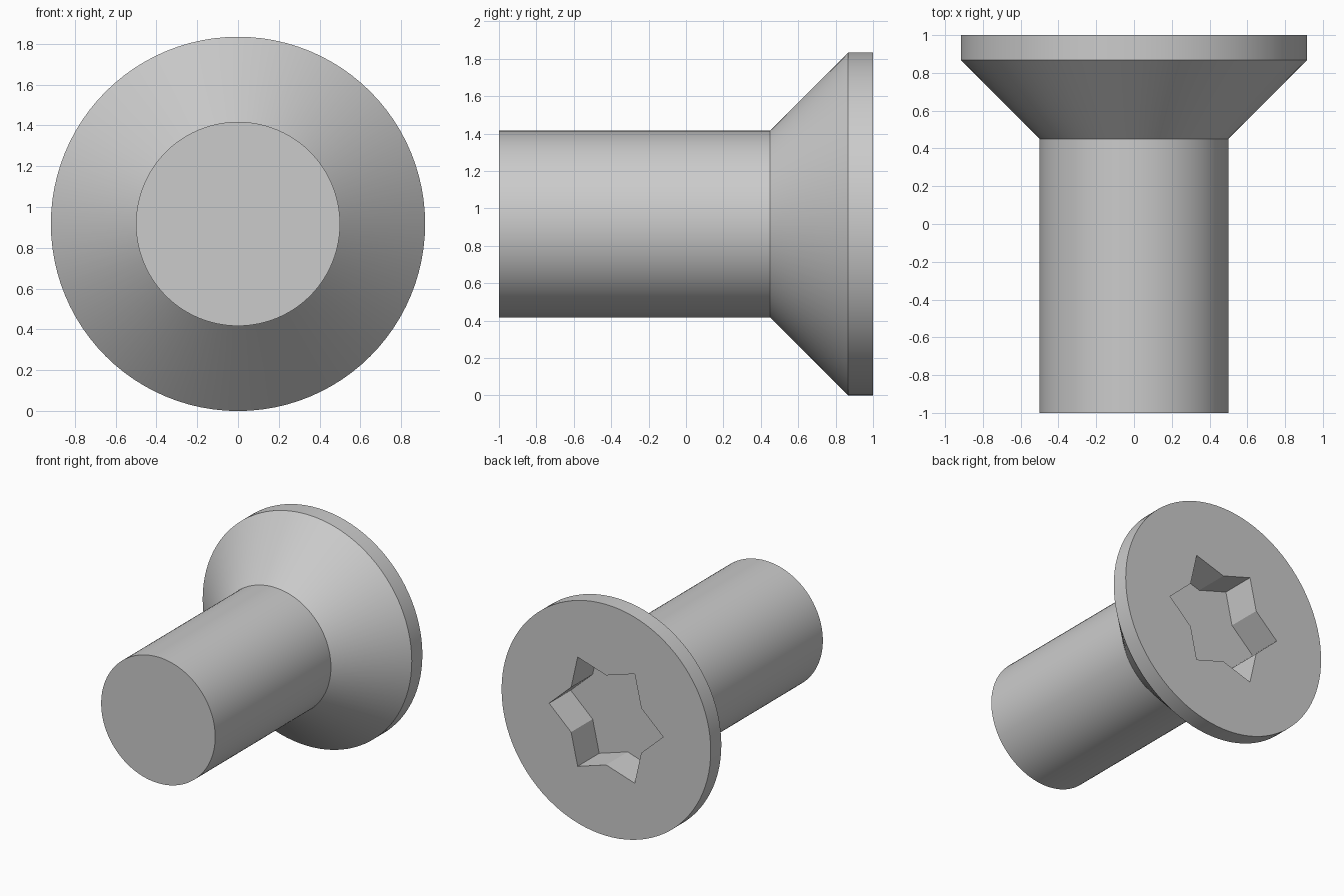
import bpy, bmesh, math

cube = bpy.data.objects.get("Cube")
if cube:
    bpy.data.objects.remove(cube, do_unlink=True)

RADIUS = 0.917      # head radius, also the height of the axis
SEGMENTS = 96

steel = bpy.data.materials.new("grey steel")
steel.use_nodes = True
color = (0.6, 0.6, 0.6, 1)
steel.diffuse_color = color
steel.node_tree.nodes["Principled BSDF"].inputs["Base Color"].default_value = color

bm = bmesh.new()


def ring(y, count, radius, inner=None):
    """Closed loop around the screw axis; inner makes it a star."""
    verts = []
    for i in range(count):
        a = 2 * math.pi * i / count
        r = inner if inner and i % 2 else radius
        verts.append(bm.verts.new((r * math.cos(a), y, RADIUS + r * math.sin(a))))
    return verts


def wall(a, b):
    """Quads joining two loops of equal length."""
    n = len(a)
    for i in range(n):
        j = (i + 1) % n
        bm.faces.new((a[i], a[j], b[j], b[i]))


def loop_edges(verts):
    return [bm.edges.get((v, verts[i - 1])) for i, v in enumerate(verts)]


# Shank, conical underside and rim of the head
profile = [(-1.0, 0.5), (0.45, 0.5), (0.867, RADIUS), (1.0, RADIUS)]
rings = [ring(y, SEGMENTS, r) for y, r in profile]
for a, b in zip(rings, rings[1:]):
    wall(a, b)
bm.faces.new(rings[0])

# Six-pointed star socket
mouth = ring(1.0, 12, 0.5, 0.355)
floor = ring(0.73, 12, 0.5, 0.355)
wall(mouth, floor)
bm.faces.new(floor)

# Flat head face around the socket
bmesh.ops.triangle_fill(bm, use_beauty=True, normal=(0, 1, 0),
                        edges=loop_edges(rings[-1]) + loop_edges(mouth))
bmesh.ops.recalc_face_normals(bm, faces=bm.faces)

mesh = bpy.data.meshes.new("countersunk_screw")
bm.to_mesh(mesh)
bm.free()
mesh.materials.append(steel)
screw = bpy.data.objects.new("countersunk_screw", mesh)
bpy.context.collection.objects.link(screw)

bpy.ops.object.select_all(action="DESELECT")
screw.select_set(True)
bpy.context.view_layer.objects.active = screw
bpy.ops.object.shade_smooth_by_angle(angle=math.radians(30))
